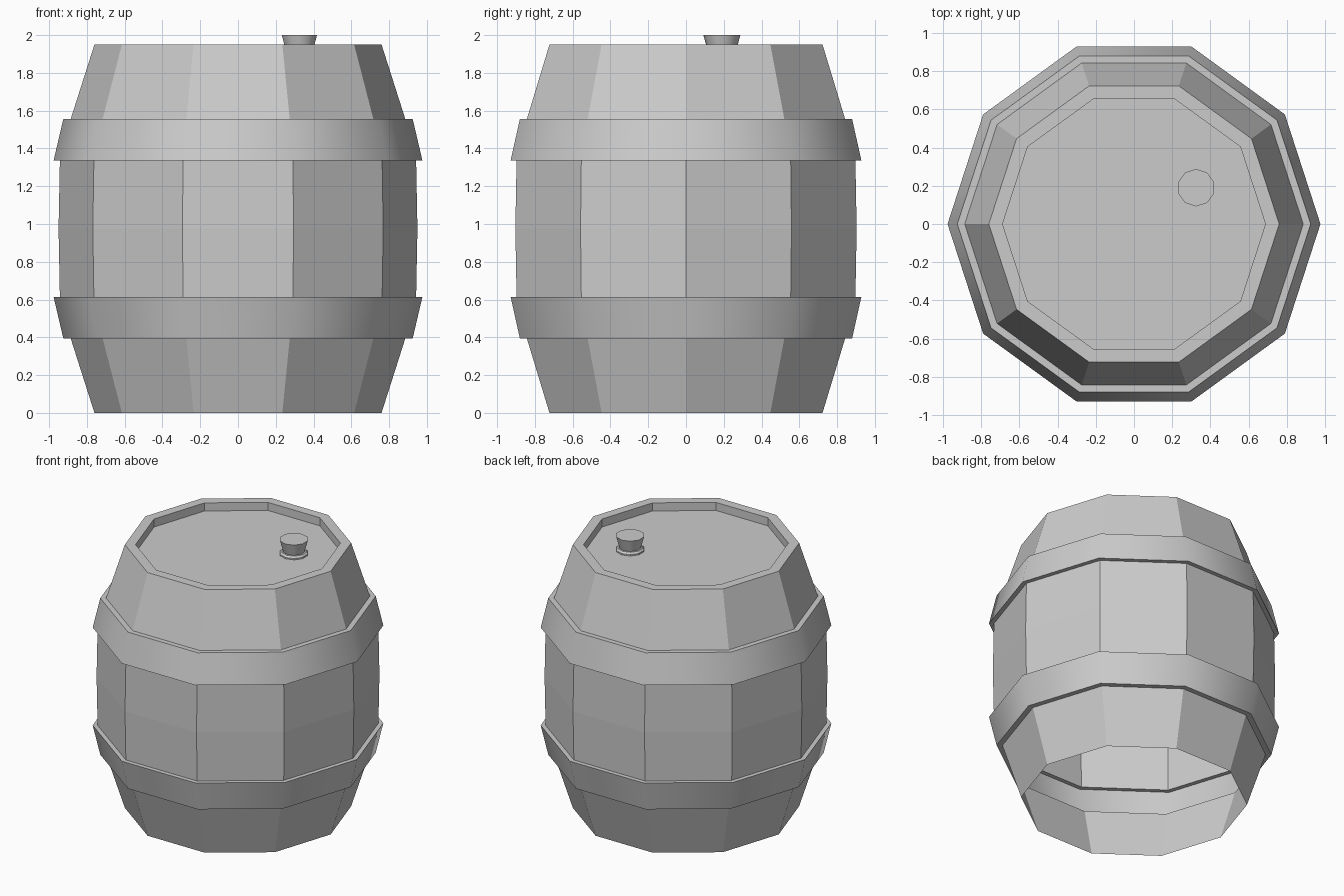
import bpy, bmesh
from math import cos, sin, pi

if "Cube" in bpy.data.objects:
    bpy.data.objects.remove(bpy.data.objects["Cube"])

SIDES = 10


def lathe(name, profile, smooth=(), centre=(0, 0), turn=0.0, cap=True):
    """Spin (radius, z) points round a vertical axis; smooth lists profile segments."""
    bm = bmesh.new()
    rings = []
    for r, z in profile:
        rings.append([bm.verts.new((centre[0] + r * cos(turn + 2 * pi * i / SIDES),
                                    centre[1] + r * sin(turn + 2 * pi * i / SIDES), z))
                      for i in range(SIDES)])
    for k in range(len(rings) - 1):
        a, b = rings[k], rings[k + 1]
        for i in range(SIDES):
            j = (i + 1) % SIDES
            face = bm.faces.new((a[i], a[j], b[j], b[i]))
            face.smooth = k in smooth
    if cap:
        bm.faces.new(rings[-1])
    mesh = bpy.data.meshes.new(name)
    bm.to_mesh(mesh)
    bm.free()
    obj = bpy.data.objects.new(name, mesh)
    bpy.context.collection.objects.link(obj)
    return obj


# Barrel shell: open bottom, hoops stepped out of the wall, mirrored about mid height
H = 1.95
lower = [(0.76, 0), (0.886, 0.395), (0.925, 0.395), (0.976, 0.613), (0.943, 0.613)]
upper = [(r, H - z) for r, z in reversed(lower)]
lid = [(0.688, H), (0.688, 1.89)]
lathe("barrel", lower + [(0.95, H / 2)] + upper + lid, smooth=(2, 7))

# Bung collar on the lid
BUNG = (0.325, 0.19)
lathe("bung_collar", [(0.097, 1.885), (0.097, 1.9), (0.085, 1.912)],
      centre=BUNG, turn=pi / SIDES)

# Tapered bung
lathe("bung", [(0.07, 1.9), (0.098, 2.0)], smooth=(0,),
      centre=BUNG, turn=pi / SIDES)
